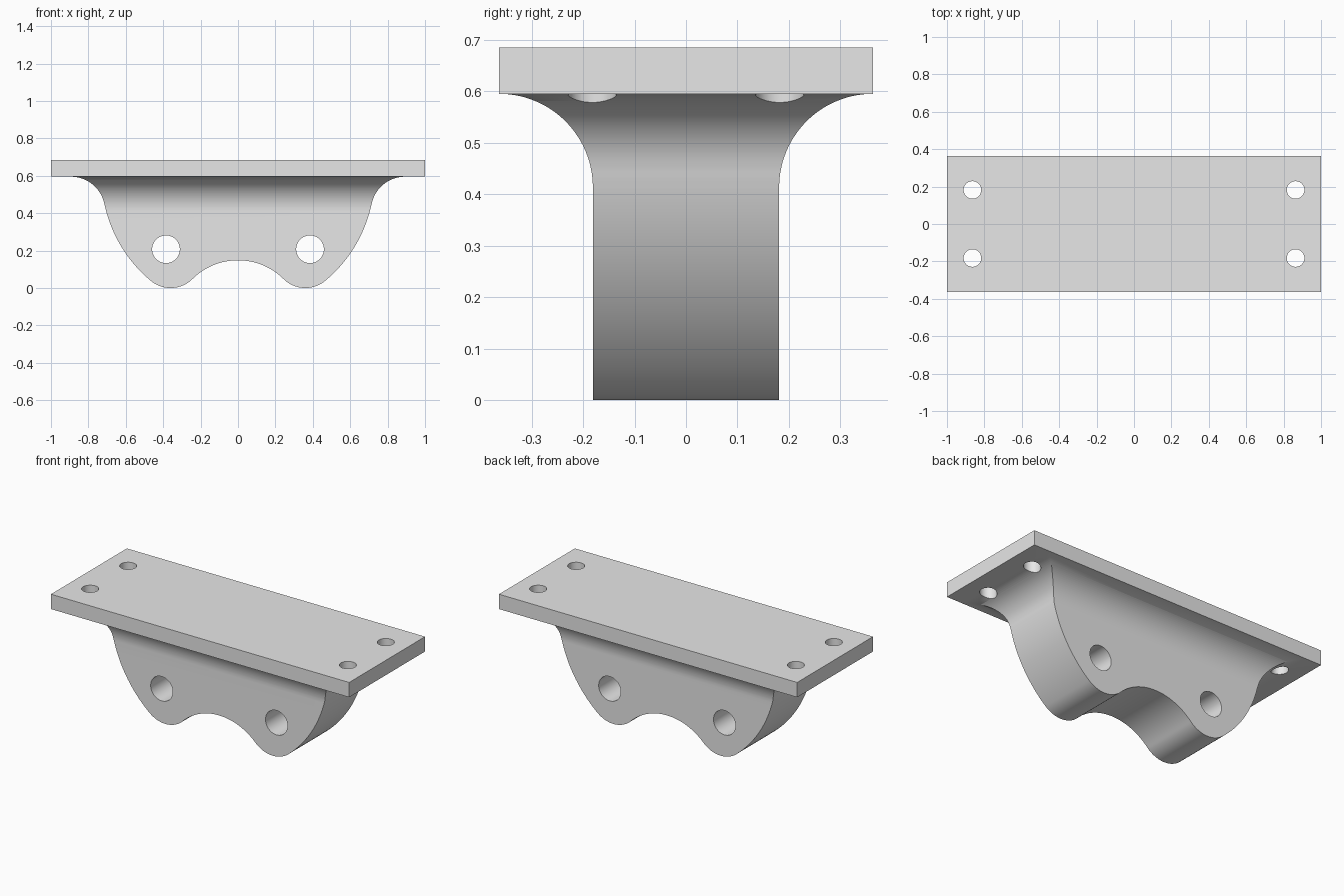
import bpy, bmesh
from math import atan2, cos, sin, pi, radians
from mathutils import Matrix, Vector

cube = bpy.data.objects.get("Cube")
if cube:
    bpy.data.objects.remove(cube, do_unlink=True)

grey = bpy.data.materials.new("plain grey")
grey.use_nodes = True
grey.diffuse_color = (0.8, 0.8, 0.8, 1)
grey.node_tree.nodes["Principled BSDF"].inputs["Base Color"].default_value = (0.8, 0.8, 0.8, 1)

LENGTH, DEPTH = 2.0, 0.727
UNDER, TOP = 0.595, 0.685
FILLET = 0.182


def finish(name, bm):
    bmesh.ops.recalc_face_normals(bm, faces=bm.faces)
    mesh = bpy.data.meshes.new(name)
    bm.to_mesh(mesh)
    bm.free()
    mesh.materials.append(grey)
    obj = bpy.data.objects.new(name, mesh)
    bpy.context.collection.objects.link(obj)
    return obj


def arc(centre, radius, start, end, steps):
    angles = [start + (end - start) * i / steps for i in range(steps + 1)]
    return [(centre[0] + radius * cos(a), centre[1] + radius * sin(a)) for a in angles]


def mirrored(half):
    """Close a half outline by mirroring it across the vertical axis."""
    return half + [(-u, z) for u, z in reversed(half) if u > 1e-5]


def extrude(name, outline, along, half):
    """Extrude an upright outline along x or y."""
    bm = bmesh.new()
    place = (lambda u, z: (u, -half, z)) if along == "y" else (lambda u, z: (-half, u, z))
    face = bm.faces.new([bm.verts.new(place(u, z)) for u, z in outline])
    new = bmesh.ops.extrude_face_region(bm, geom=[face])["geom"]
    move = Vector((0, 2 * half, 0) if along == "y" else (2 * half, 0, 0))
    bmesh.ops.translate(bm, vec=move, verts=[v for v in new if isinstance(v, bmesh.types.BMVert)])
    return finish(name, bm)


def cylinder(name, centre, radius, depth, axis):
    bm = bmesh.new()
    turn = Matrix.Rotation(pi / 2, 4, "X") if axis == "y" else Matrix()
    bmesh.ops.create_cone(bm, cap_ends=True, segments=64, radius1=radius, radius2=radius,
                          depth=depth, matrix=Matrix.Translation(centre) @ turn)
    return finish(name, bm)


def boolean(target, tool, operation):
    mod = target.modifiers.new(operation.lower(), "BOOLEAN")
    mod.object, mod.operation, mod.solver = tool, operation, "EXACT"
    bpy.context.view_layer.objects.active = target
    bpy.ops.object.modifier_apply(modifier=mod.name)
    bpy.data.objects.remove(tool, do_unlink=True)


# Long outline: valley, rounded lobe, bowed flank and flare, all tangent
valley, lobe, bow = (0, -0.198), (0.36, 0.166), (0, 0.6)
flare = (0.893, UNDER - FILLET)
a_lobe = atan2(lobe[1] - valley[1], lobe[0])
a_flank = atan2(lobe[1] - bow[1], lobe[0])
a_flare = atan2(flare[1] - bow[1], flare[0])
half = arc(valley, 0.346, pi / 2, a_lobe, 20)
half += arc(lobe, 0.166, a_lobe - pi, a_flank, 28)[1:]
half += arc(bow, 0.73, a_flank, a_flare, 24)[1:]
half += arc(flare, FILLET, a_flare + pi, pi / 2, 24)[1:]
half.append((flare[0], UNDER + 0.03))
bracket = extrude("mounting_bracket", mirrored(half), "y", 0.5)

# Cross outline: straight web flaring out to the plate edges
edge = DEPTH / 2 - 0.0005
half = [(edge - FILLET, -0.1)]
half += arc((edge, UNDER - FILLET), FILLET, pi, pi / 2, 28)
half.append((edge, UNDER + 0.1))
boolean(bracket, extrude("web_section", mirrored(half), "x", 1.2), "INTERSECT")

# Top plate
w, = [LENGTH / 2]
plate = extrude("top_plate", [(-w, UNDER), (w, UNDER), (w, TOP), (-w, TOP)], "y", DEPTH / 2)
boolean(bracket, plate, "UNION")

# Pin holes through the lobes and bolt holes through the plate corners
for sx in (-1, 1):
    boolean(bracket, cylinder("pin_hole", (sx * 0.385, 0, 0.207), 0.074, 1, "y"), "DIFFERENCE")
    for sy in (-1, 1):
        boolean(bracket, cylinder("bolt_hole", (sx * 0.864, sy * 0.182, TOP), 0.047, 0.5, "z"),
                "DIFFERENCE")

# Smooth the curves and keep the edges sharp
bpy.ops.object.select_all(action="DESELECT")
bracket.select_set(True)
bpy.context.view_layer.objects.active = bracket
bpy.ops.object.shade_smooth_by_angle(angle=radians(30))
